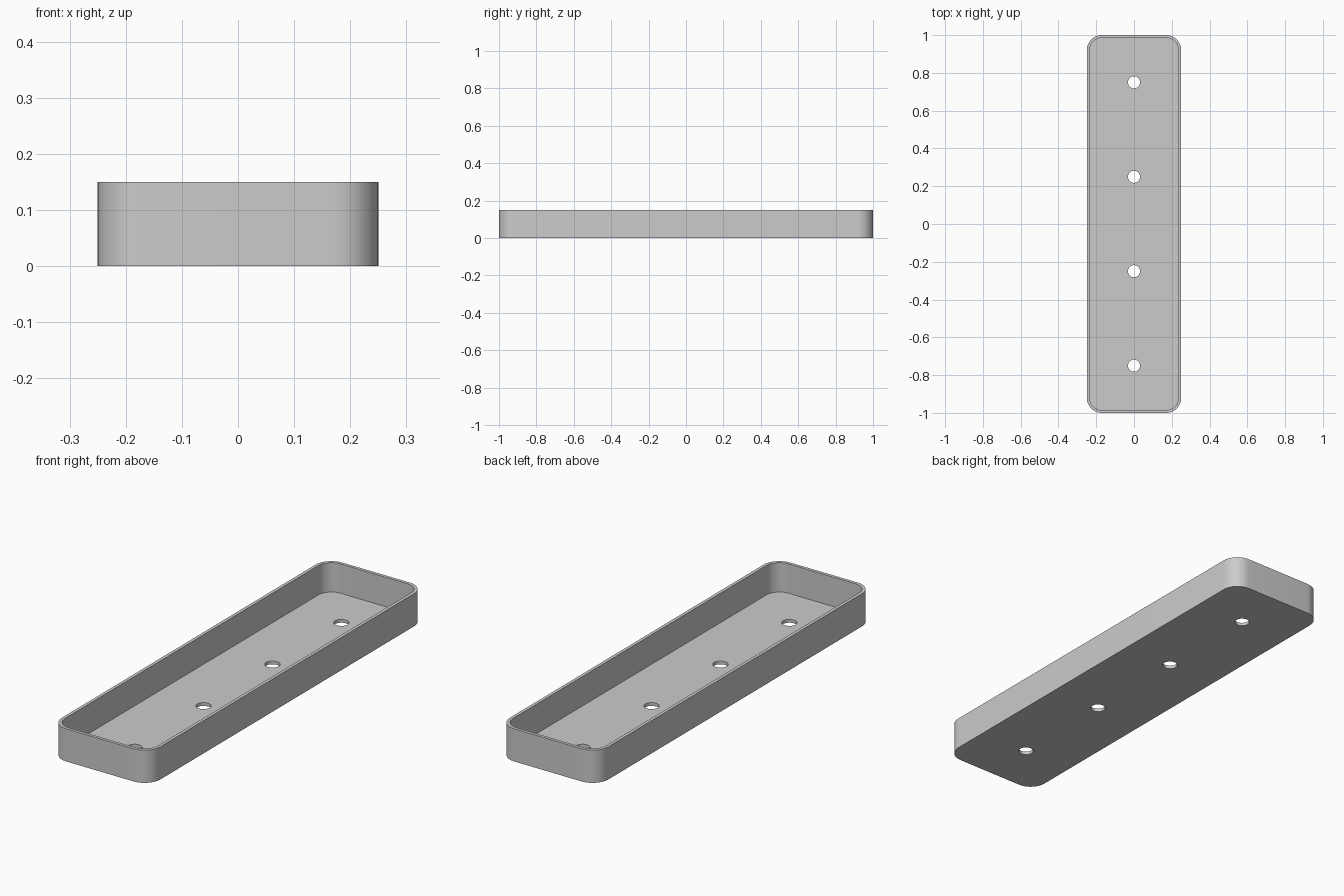
import bpy, bmesh
from math import cos, sin, pi

LENGTH, WIDTH, HEIGHT = 2.0, 0.5, 0.15
WALL, FLOOR, CORNER = 0.015, 0.015, 0.08
HOLE_RADIUS = 0.032

cube = bpy.data.objects.get("Cube")
if cube:
    bpy.data.objects.remove(cube, do_unlink=True)

grey = bpy.data.materials.new("plain grey")
grey.use_nodes = True
grey.diffuse_color = (0.6, 0.6, 0.6, 1)
grey.node_tree.nodes["Principled BSDF"].inputs["Base Color"].default_value = grey.diffuse_color


def rounded_prism(name, width, length, radius, z0, z1, centre_y=0, steps=16):
    """Upright prism with a rounded rectangular outline."""
    bm = bmesh.new()
    hx, hy = width / 2 - radius, length / 2 - radius
    outline = []
    for quarter, (sx, sy) in enumerate([(1, 1), (-1, 1), (-1, -1), (1, -1)]):
        for i in range(steps + 1):
            a = (quarter + i / steps) * pi / 2
            outline.append(bm.verts.new((sx * hx + radius * cos(a),
                                         centre_y + sy * hy + radius * sin(a), z0)))
    bmesh.ops.remove_doubles(bm, verts=outline, dist=1e-5)
    base = bm.faces.new(list(bm.verts))
    top = bmesh.ops.extrude_face_region(bm, geom=[base])["geom"]
    bmesh.ops.translate(bm, vec=(0, 0, z1 - z0),
                        verts=[v for v in top if isinstance(v, bmesh.types.BMVert)])
    bmesh.ops.recalc_face_normals(bm, faces=bm.faces)
    mesh = bpy.data.meshes.new(name)
    bm.to_mesh(mesh)
    bm.free()
    mesh.materials.append(grey)
    obj = bpy.data.objects.new(name, mesh)
    bpy.context.collection.objects.link(obj)
    return obj


# Solid tray block
tray = rounded_prism("tray", WIDTH, LENGTH, CORNER, 0, HEIGHT)

# Cutters: open cavity and four round drain holes
cutters = [rounded_prism("cavity_cutter", WIDTH - 2 * WALL, LENGTH - 2 * WALL,
                         CORNER - WALL, FLOOR, HEIGHT + 0.1)]
for y in (-0.75, -0.25, 0.25, 0.75):
    cutters.append(rounded_prism("hole_cutter", 2 * HOLE_RADIUS, 2 * HOLE_RADIUS,
                                 HOLE_RADIUS, -0.1, FLOOR + 0.05, y, 10))

bpy.ops.object.select_all(action='DESELECT')
bpy.context.view_layer.objects.active = tray
tray.select_set(True)
for cutter in cutters:
    cutter.hide_render = True
    cut = tray.modifiers.new("cut", 'BOOLEAN')
    cut.operation = 'DIFFERENCE'
    cut.solver = 'EXACT'
    cut.object = cutter
    bpy.ops.object.modifier_apply(modifier=cut.name)
    bpy.data.objects.remove(cutter, do_unlink=True)

# Smooth round corners with crisp rims
bpy.ops.object.shade_smooth_by_angle(angle=pi / 6)
